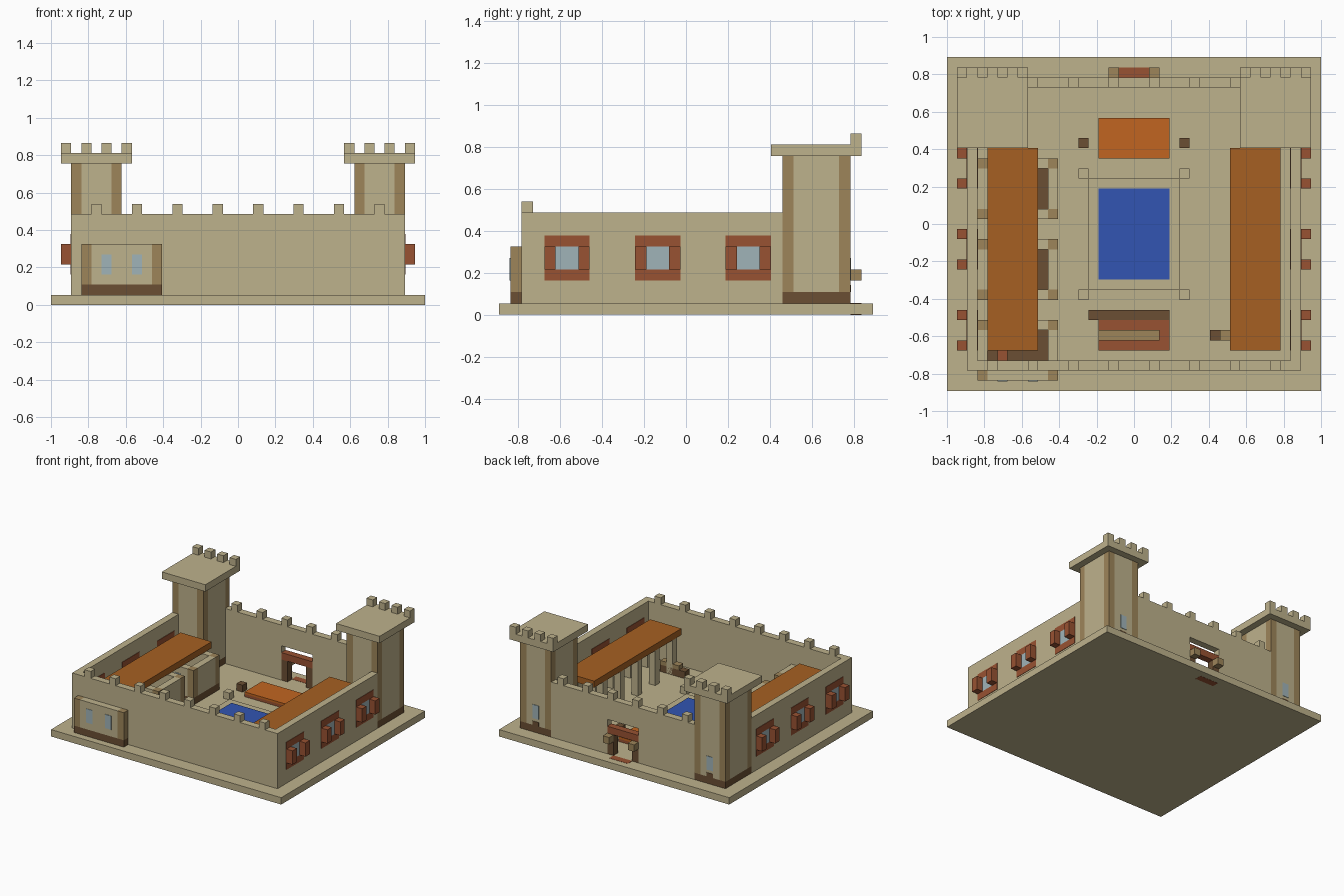
import bpy, bmesh

if "Cube" in bpy.data.objects:
    bpy.data.objects.remove(bpy.data.objects["Cube"])

U = 2 / 37          # size of one building block
E = 0.06            # small inset/outset in blocks for painted plates


def material(name, rgb):
    m = bpy.data.materials.new(name)
    m.diffuse_color = (*rgb, 1)
    m.use_nodes = True
    m.node_tree.nodes["Principled BSDF"].inputs["Base Color"].default_value = m.diffuse_color
    return m


SAND = material("sandstone", (0.515, 0.445, 0.262))
TAN = material("tan stone", (0.337, 0.235, 0.102))
BROWN = material("dark wood", (0.147, 0.078, 0.033))
RED = material("red wood", (0.314, 0.084, 0.032))
GLASS = material("pale glass", (0.352, 0.456, 0.485))
ROOF = material("roof tile", (0.381, 0.117, 0.016))
ORANGE = material("orange cloth", (0.533, 0.130, 0.015))
BLUE = material("water blue", (0.032, 0.091, 0.445))


def part(name, mat, boxes):
    """One object made of boxes (x0, x1, y0, y1, z0, z1) in block units."""
    bm = bmesh.new()
    for x0, x1, y0, y1, z0, z1 in boxes:
        verts = bmesh.ops.create_cube(bm, size=1)["verts"]
        for v in verts:
            v.co.x = (x0 + x1) / 2 + v.co.x * abs(x1 - x0)
            v.co.y = (y0 + y1) / 2 + v.co.y * abs(y1 - y0)
            v.co.z = (z0 + z1) / 2 + v.co.z * abs(z1 - z0)
            v.co *= U
    me = bpy.data.meshes.new(name)
    bm.to_mesh(me)
    bm.free()
    me.materials.append(mat)
    ob = bpy.data.objects.new(name, me)
    bpy.context.collection.objects.link(ob)
    return ob


def mirror(boxes):
    """Boxes plus their copies across x = 0."""
    return boxes + [(-b[1], -b[0], *b[2:]) for b in boxes]


def room(name, x0, x1, y0, y1, top):
    """Hollow walls with tan corner posts and a dark footing."""
    part(name + "_footing", BROWN, [(x0, x1, y0, y1, 1, 2)])
    part(name + "_corners", TAN, [(x, x + 1, y, y + 1, 2, top)
                                  for x in (x0, x1 - 1) for y in (y0, y1 - 1)])
    part(name + "_walls", SAND,
         [(x0 + 1, x1 - 1, y, y + 1, 2, top) for y in (y0, y1 - 1)] +
         [(x, x + 1, y0 + 1, y1 - 1, 2, top) for x in (x0, x1 - 1)])


# Ground slab
part("base_slab", SAND, [(-18.5, 18.5, -16.5, 16.5, 0, 1)])

# Curtain walls, with an opening in the back wall
part("side_walls", SAND, mirror([(15.5, 16.5, -14.5, 8.5, 1, 9)]))
part("front_wall", SAND, [(-15.5, 15.5, -14.5, -13.5, 1, 9)])
part("back_wall", SAND, mirror([(2.5, 11.5, 13.5, 14.5, 1, 9)]) +
     [(-2.5, 2.5, 13.5, 14.5, 6, 9)])
part("front_battlements", SAND, [(x - .5, x + .5, -14.5, -13.5, 9, 10)
                                 for x in range(-14, 15, 4)])
part("back_battlements", SAND, [(x - .5, x + .5, 13.5, 14.5, 9, 10)
                                for x in range(-10, 11, 4)])

# Back gate
part("gate_posts", BROWN, mirror([(1.5, 2.5, 13.5, 14.5, 1, 4)]))
part("gate_lintel", RED, [(-2.5, 2.5, 13.5, 14.5, 4, 5)])
part("gate_brackets", TAN, mirror([(1.5, 2.5, 14.5, 15.5, 3, 4)]))
part("gate_threshold", RED, [(-1.5, 1.5, 14.5, 15.5, -.02, 1 + E / 2)])

# Side windows with protruding shutters
for i, c in enumerate((5.5, -2.5, -10.5)):
    part(f"window_frame_{i}", RED, mirror(
        [(15.5 - E, 16.5 + E, c - 2, c + 2, z, z + 1) for z in (3, 6)] +
        [(15.5 - E, 17.5, y, y + 1, 4, 6) for y in (c - 2, c + 1)]))
    part(f"window_glass_{i}", GLASS,
         mirror([(15.5 - E, 16.5 + E, c - 1, c + 1, 4, 6)]))

# Back towers
for side, x0 in (("left", -16.5), ("right", 11.5)):
    n = side + "_tower"
    x1 = x0 + 5
    room(n, x0, x1, 8.5, 14.5, 14)
    part(n + "_cap", SAND, [(x0 - 1, x1 + 1, 7.5, 15.5, 14, 15)])
    part(n + "_battlements", SAND, [(x0 - 1 + 2 * i, x0 + 2 * i, 14.5, 15.5, 15, 16)
                                    for i in range(4)])
    part(n + "_window", GLASS, [(x0 + 2, x0 + 3, 14.4, 14.5 + E, 3, 5)])
    part(n + "_sill", BROWN, [(x0 + 2, x0 + 3, 14.4, 14.5 + E, 2, 2.6)])

# Row of small rooms on the left; the first one shows through the front wall
for i, c in enumerate((-12.5, -4.5, 3.5)):
    n = f"small_room_{i}"
    room(n, -15.5, -7.5, c - 3, c + 3, 6)
    part(n + "_windows", GLASS, [(x, x + 1, c - 3 - E, c - 2.9, 3, 5)
                                 for x in (-13.5, -10.5)])
part("room_stool", RED, [(-13.5, -12.5, -13.5, -12.5, 2, 3)])

# Long roofs, the right one on posts
part("long_roofs", ROOF, mirror([(9.5, 14.5, -12.5, 7.5, 6 + E, 7)]))
part("roof_posts", SAND, [(x - .5, x + .5, y - .5, y + .5, 1, 6 + E)
                          for x in (10, 14) for y in (-11, -7, -3, 1, 5)])

# Courtyard pool with corner stones
part("pool_surround", SAND, [(-4.5, 4.5, -6.5, 4.5, 1, 1.15)])
part("pool_water", BLUE, [(-3.5, 3.5, -5.5, 3.5, 1, 1.25)])
part("pool_corner_stones", SAND, mirror([(4.5, 5.5, y, y + 1, 1, 2)
                                         for y in (-7.5, 4.5)]))

# Market stand and stools by the back gate
part("stand_frame", RED, [(-3.5, 3.5, 6.5, 10.5, 1, 1.4)])
part("stand_cover", ORANGE, [(-3.5, 3.5, 6.5, 10.5, 1.4, 1.7)])
part("stand_stools", BROWN, mirror([(4.5, 5.5, 7.5, 8.5, 1, 2)]))

# Platform near the front wall and bench at the right
part("platform", RED, [(-3.5, 3.5, -12.5, -9.5, 1, 2)])
part("platform_rail", BROWN, [(-4.5, 3.5, -9.5, -8.5, 1, 2)])
part("platform_plank", TAN, [(-3.5, 2.5, -11.5, -10.5, 2, 2.3)])
part("bench_base", BROWN, [(7.5, 11.5, -11.5, -10.5, 1, 2)])
part("bench_seat", TAN, [(8.5, 11.5, -11.5, -10.5, 2, 2.6)])
